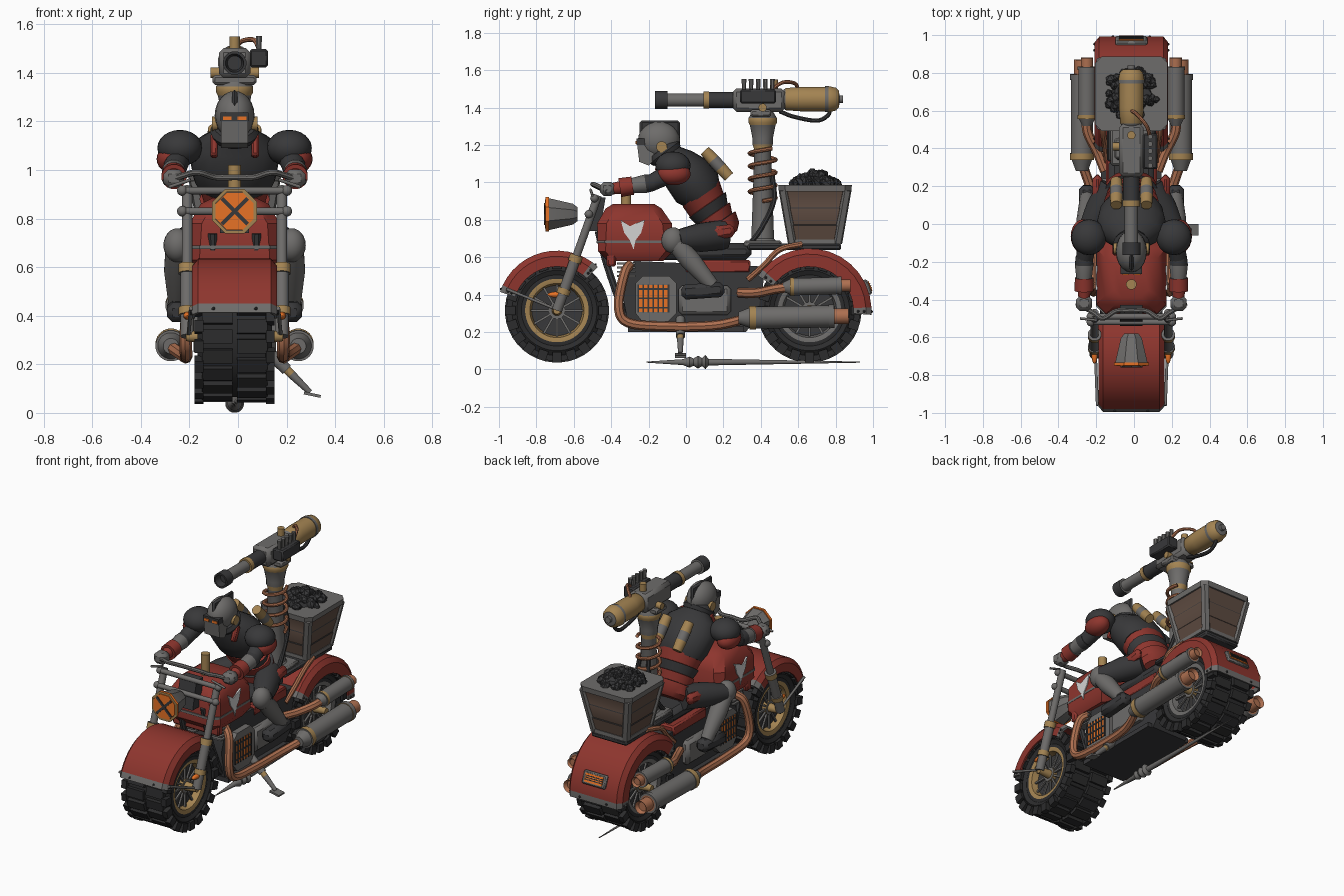
import bpy, bmesh, math, random
from mathutils import Vector, Matrix, Quaternion

random.seed(4)
cube = bpy.data.objects.get("Cube")
if cube:
    bpy.data.objects.remove(cube)

CENTRE = -.014
COLOURS = {"dark": (.04, .04, .042), "tyre": (.025, .025, .026), "grey": (.155, .15, .145), "red": (.27, .036, .027),
           "brass": (.37, .23, .085), "copper": (.42, .16, .08), "orange": (.85, .18, .02), "brown": (.11, .07, .052),
           "white": (.65, .65, .65)}
PAINT = {}
for label, rgb in COLOURS.items():
    paint = bpy.data.materials.new(label)
    paint.use_nodes = True
    paint.diffuse_color = (*rgb, 1)
    paint.node_tree.nodes["Principled BSDF"].inputs["Base Color"].default_value = (*rgb, 1)
    PAINT[label] = paint


def finish(name, bm, kinds, mirror, bevel=0):
    mesh = bpy.data.meshes.new(name)
    bmesh.ops.recalc_face_normals(bm, faces=bm.faces)
    for face in bm.faces:
        face.smooth = True
    bm.to_mesh(mesh)
    bm.free()
    for kind in kinds:
        mesh.materials.append(PAINT[kind])
    mesh.set_sharp_from_angle(angle=math.radians(35))
    obj = bpy.data.objects.new(name, mesh)
    bpy.context.collection.objects.link(obj)
    obj.location.x = CENTRE
    if bevel:
        edge = obj.modifiers.new("bevel", "BEVEL")
        edge.width, edge.segments = bevel, 1
    if mirror:
        obj.modifiers.new("mirror", "MIRROR")


def loft(name, paints, rings, mirror=False):
    """Skin a list of rings; paints are repeated span by span."""
    bm = bmesh.new()
    spans = paints.split()
    kinds = sorted(set(spans))
    loops = [[bm.verts.new(p) for p in ring] for ring in rings]
    slots = [kinds.index(spans[i % len(spans)]) for i in range(len(loops) - 1)]
    for a, b, slot in zip(loops, loops[1:], slots):
        for j in range(len(a)):
            bm.faces.new((a[j - 1], a[j], b[j], b[j - 1])).material_index = slot
    bm.faces.new(loops[0]).material_index = slots[0]
    bm.faces.new(loops[-1]).material_index = slots[-1]
    finish(name, bm, kinds, mirror)


def circle(at, quat, r, sides):
    turns = [math.tau * (i + .5) / sides for i in range(sides)]
    return [Vector(at) + quat @ Vector((r * math.cos(t), r * math.sin(t), 0)) for t in turns]


def turned(name, paints, a, b, profile, sides=16, mirror=False):
    """Lathe a profile of (fraction along a-b, radius)."""
    a, b = Vector(a), Vector(b)
    quat = (b - a).to_track_quat("Z", "Y")
    loft(name, paints, [circle(a.lerp(b, t), quat, r, sides) for t, r in profile], mirror)


def rod(name, paint, a, b, r, end=None, sides=12, mirror=False):
    turned(name, paint, a, b, [(0, r), (1, end or r)], sides, mirror)


def pipe(name, paint, points, r, mirror=False, steps=5, sides=8):
    pts = [Vector(p) for p in points]
    pts = [pts[0] * 2 - pts[1]] + pts + [pts[-1] * 2 - pts[-2]]
    path = []
    for p, q, s, t in zip(pts, pts[1:], pts[2:], pts[3:]):
        for k in range(steps):
            u = k / steps
            path.append(q + (s - p) * u / 2 + (p - q * 2.5 + s * 2 - t / 2) * u * u + ((q - s) * 3 + t - p) * u ** 3 / 2)
    path.append(pts[-2])
    quat, last, rings = Quaternion(), Vector((0, 0, 1)), []
    for i, at in enumerate(path):
        way = (path[min(i + 1, len(path) - 1)] - path[max(i - 1, 0)]).normalized()
        quat, last = last.rotation_difference(way) @ quat, way
        rings.append(circle(at, quat, r, sides))
    loft(name, paint, rings, mirror)


def place(at, size, tilt=0, axis="X"):
    return Matrix.Translation(at) @ Matrix.Rotation(math.radians(tilt), 4, axis) @ Matrix.Diagonal((*size, 1))


def shapes(name, paint, places, kind="cube", mirror=False, bevel=0):
    bm = bmesh.new()
    for m in places:
        if kind == "cube":
            bmesh.ops.create_cube(bm, size=1, matrix=m)
        elif kind == "lump":
            bmesh.ops.create_icosphere(bm, subdivisions=1, radius=1, matrix=m)
        else:
            bmesh.ops.create_uvsphere(bm, u_segments=20, v_segments=12, radius=1, matrix=m)
    finish(name, bm, [paint], mirror, bevel)


def box(name, paint, at, size, tilt=0, mirror=False, bevel=0, axis="X"):
    shapes(name, paint, [place(at, size, tilt, axis)], "cube", mirror, bevel)


def ball(name, paint, at, size, tilt=0, mirror=False):
    shapes(name, paint, [place(at, size, tilt)], "ball", mirror)


def prism(name, paint, outline, x_in, x_out, mirror=True):
    loft(name, paint, [[(x, y, z) for y, z in outline] for x in (x_in, x_out)], mirror)


def deck(y, z, hx, hy, cut):
    corners = [(hx, hy - cut), (hx - cut, hy), (cut - hx, hy), (-hx, hy - cut)]
    corners += [(-a, -b) for a, b in corners]
    return [(a, y + b, z) for a, b in corners]


def around(y, r, degrees, x, z=.315):
    t = math.radians(degrees)
    return Vector((x, y + r * math.cos(t), z + r * math.sin(t)))


# wheels: tyre, tread blocks, spokes and hub
for end, y in (("front", -.69), ("rear", .66)):
    half = [(.22, .03), (.2, .135), (.07, .145), (.05, .17), (.06, .19), (.02, .215), (.1, .25)]
    profile = half + [(1 - t, r) for t, r in reversed(half)]
    rim = "brass" if end == "front" else "grey"
    side = f"dark {rim} {rim} tyre tyre tyre"
    turned(end + "_tyre", side + " tyre " + " ".join(reversed(side.split())),
           (-.16, y, .315), (.16, y, .315), profile, 40)
    tread, spokes = [], []
    for i in range(20):
        for x, shift, size in ((-.072, 0, (.125, .058, .04)), (.072, 9, (.125, .058, .04)),
                               (-.147, 9, (.036, .05, .055)), (.147, 0, (.036, .05, .055))):
            tread.append(place(around(y, .25, i * 18 + shift, x), size, i * 18 + shift - 90))
    shapes(end + "_tread", "tyre", tread)
    for i in range(12):
        spokes.append(place(around(y, .08, i * 30, .11), (.012, .14, .012), i * 30))
    shapes(end + "_spokes", "grey", spokes, mirror=True)
    turned(end + "_hub", "brass grey brass grey brass", (-.2, y, .315), (.2, y, .315),
           [(0, .02), (.2, .028), (.2, .045), (.8, .045), (.8, .028), (1, .02)])

# fenders with riveted end bands
for end, y, hw, r, start, stop in (("front", -.69, .175, .32, 47, 162), ("rear", .66, .195, .332, -4, 146)):
    section = [(hw, .235), (hw, r - .03), (hw - .025, r)]
    section += [(-x, q) for x, q in reversed(section)]
    section += [(-x, q - .012) for x, q in ((hw - .012, .247), (hw - .012, r - .03), (hw - .03, r))]
    section += [(-x, q) for x, q in reversed([(-a, b) for a, b in [(-p, q) for p, q in section[-3:]]])]
    angles = [start, start + 7] + [start + 7 + (stop - start - 14) * i / 12 for i in range(1, 13)] + [stop]
    loft(end + "_fender", "grey " + "red " * 12 + "grey", [[around(y, q, t, x) for x, q in section] for t in angles])
    rivets = [place(around(y, q, t, x), (.008,) * 3) for t in (start + 3, stop - 3)
              for x, q in ((hw, .26), (hw, r - .04), (hw / 2, r), (-hw / 2, r), (-hw, r - .04), (-hw, .26))]
    shapes(end + "_fender_rivets", "dark", rivets, "lump")
box("tail_lamp_frame", "grey", around(.66, .332, 22, 0), (.17, .03, .085), 22, bevel=.008)
box("tail_lamp", "orange", around(.66, .348, 22, 0), (.13, .008, .055), 22)
shapes("tail_lamp_bars", "dark", [place(around(.66, .352, 22 + k, 0), (.13, .008, .006), 22) for k in (-2, 0, 2)])
rod("front_fender_stay", "grey", (.19, -.69, .32), (.18, -.96, .43), .008, mirror=True)

# fork, crossbars and handlebar
turned("fork_leg", "grey grey brass grey grey grey brass grey grey", (.195, -.69, .315), (.195, -.47, .93),
       [(0, .028), (.14, .028), (.14, .036), (.19, .036), (.19, .029), (.42, .029), (.42, .036), (.48, .036),
        (.48, .022), (1, .022)], mirror=True)
ball("fork_bolt", "orange", (.195, -.69, .4), (.016, .05, .016), mirror=True)
for name, y, z in (("upper_crossbar", -.49, .915), ("lower_crossbar", -.52, .83)):
    rod(name, "grey", (-.22, y, z), (.22, y, z), .016)
    ball(name + "_end", "grey", (.215, y, z), (.022, .022, .022), mirror=True)
prism("fork_yoke", "dark", [(-.54, .74), (-.46, .74), (-.43, .92), (-.5, .92)], -.06, .06, False)
pipe("handlebar", "grey", [(0, -.46, .97), (.08, -.46, .97), (.15, -.5, .99), (.2, -.47, .98), (.29, -.42, .95)],
     .013, mirror=True)
rod("brake_lever", "grey", (.18, -.51, .96), (.27, -.5, .93), .007, mirror=True)
rod("filler_cap", "brass", (0, -.32, .86), (0, -.32, 1.02), .028)
pipe("down_tube", "dark", [(.09, -.47, .74), (.09, -.42, .55), (.1, -.33, .3), (.1, -.27, .23)], .02, mirror=True)

# headlamp
turned("headlamp", "brass brass orange", (0, -.75, .83), (0, -.58, .83),
       [(.08, .085), (0, .085), (0, .1), (.1, .1)], 8)
turned("headlamp_shell", "grey", (0, -.74, .83), (0, -.58, .83), [(0, .094), (.85, .06), (1, .04)], 8)
turned("headlamp_glass", "orange", (0, -.753, .83), (0, -.74, .83), [(0, .084), (1, .084)], 8)
for name, tilt in (("left", 45), ("right", -45)):
    box("headlamp_cross_" + name, "dark", (0, -.755, .83), (.15, .008, .016), tilt, axis="Y")

# tank, seat and body panels
loft("tank", "red", [deck(-.27, .58, .15, .15, .03), deck(-.27, .63, .185, .2, .04), deck(-.275, .78, .185, .2, .05),
                     deck(-.28, .86, .14, .15, .05), deck(-.28, .885, .09, .11, .04)])
loft("tank_strap", "grey", [deck(-.275, z, .187, .203, .042) for z in (.675, .69)])
prism("side_mark", "white", [(-.35, .8), (-.3, .765), (-.27, .78), (-.22, .8), (-.24, .73), (-.27, .69), (-.28, .64),
                             (-.3, .69), (-.33, .73)], .18, .191)
box("seat", "dark", (0, .1, .63), (.24, .5, .09), bevel=.03)
box("seat_panel", "red", (0, .17, .55), (.27, .35, .07), bevel=.01)
box("front_panel", "red", (0, -.4, .6), (.34, .05, .1), bevel=.01)
box("rear_rack", "dark", (0, .58, .655), (.26, .5, .035), bevel=.01)

# engine block, grille and springs
prism("engine_block", "dark", [(-.3, .2), (.32, .2), (.4, .3), (.42, .55), (-.28, .58), (-.34, .4)], -.13, .13, False)
box("belly_plate", "dark", (0, 0, .215), (.32, .62, .03))
prism("engine_cover", "grey", [(-.27, .3), (-.23, .25), (-.1, .25), (-.05, .3), (-.05, .46), (-.09, .5), (-.23, .5),
                               (-.27, .46)], .1, .17)
box("grille", "orange", (.17, -.175, .38), (.008, .15, .145), mirror=True)
shapes("grille_bars", "dark", [place((.174, -.175 + k * .027, .38), (.008, .009, .15)) for k in range(-3, 4)]
       + [place((.174, -.175, .38 + k * .05), (.008, .16, .009)) for k in (-1, 0, 1)], mirror=True)
box("gearbox", "grey", (.13, .1, .37), (.08, .28, .16), mirror=True, bevel=.02)
shapes("cylinder_fins", "grey", [place((.1, -.32, .5 + k * .022), (.1, .1, .01)) for k in range(5)], mirror=True)

# exhausts
pipe("header_pipe", "copper", [(.13, -.3, .56), (.18, -.33, .51), (.2, -.36, .34), (.2, -.31, .25), (.2, -.1, .23),
                               (.21, .15, .235), (.26, .32, .27)], .026, mirror=True)
pipe("upper_pipe", "copper", [(.14, .28, .41), (.18, .38, .41), (.23, .48, .43), (.24, .56, .44)], .026, mirror=True)
pipe("rack_pipe", "copper", [(.13, .33, .48), (.14, .42, .56), (.15, .5, .64), (.13, .62, .67)], .016, mirror=True)
for name, x, z, front, back, r in (("lower", .262, .275, .28, .87, .064), ("upper", .235, .44, .52, .88, .05)):
    turned(name + "_muffler", "grey grey brass grey grey grey brass grey grey copper copper copper",
           (x, front, z), (x, back, z + .01),
           [(0, r * .5), (.1, r * .85), (.1, r), (.16, r), (.16, r * .93), (.3, r * .93), (.82, r * .93), (.82, r),
            (.87, r), (.87, r * .8), (.87, r * .65), (1, r * .65), (.96, r * .45)], 20, True)

# kickstand and hanging lance
turned("kickstand", "grey grey brass grey", (.12, -.03, .27), (.31, -.03, .085),
       [(0, .025), (.5, .025), (.5, .018), (.6, .018), (1, .012)])
box("kickstand_foot", "grey", (.32, -.03, .075), (.07, .06, .012), 12, axis="Y")
turned("lance", "grey", (0, -.21, .039), (0, .93, .039),
       [(0, .003), (.17, .016), (.2, .03), (.22, .02), (.24, .035), (.26, .022), (.275, .039), (.29, .018), (1, .003)])

# rider body
def torso(name, paints, stations):
    rings = []
    for y, z, rx, ry in stations:
        turns = [math.tau * i / 20 for i in range(20)]
        rings.append([(rx * math.cos(t), y + .82 * ry * math.sin(t), z + .57 * ry * math.sin(t)) for t in turns])
    loft(name, paints, rings)

torso("waist", "red red dark", [(.2, .69, .11, .09), (.19, .72, .14, .115), (.17, .78, .14, .115), (.165, .78, .125, .1),
      (.145, .83, .135, .11), (.14, .83, .125, .1), (.115, .88, .145, .12), (.11, .88, .13, .11), (.08, .94, .15, .12)])
torso("chest", "dark", [(.09, .93, .15, .11), (.06, .97, .17, .135), (0, 1.05, .185, .13), (-.05, 1.11, .16, .1),
                        (-.09, 1.15, .09, .07), (-.12, 1.17, .06, .05)])
box("collar_plate", "red", (.085, -.13, 1.1), (.03, .04, .1), -25, True, .008)
turned("back_canister", "brass grey brass", (.08, .1, 1.17), (.08, .23, 1.03),
       [(0, .03), (.35, .034), (.65, .034), (1, .03)], mirror=True)
ball("shoulder_guard", "dark", (.225, -.07, 1.09), (.093, .095, .075), mirror=True)
ball("shoulder_band", "red", (.255, -.065, 1.045), (.066, .09, .06), mirror=True)
rod("upper_arm", "dark", (.23, -.06, 1.06), (.25, -.2, .99), .055, .045, mirror=True)
turned("forearm", "dark grey grey red red red grey", (.25, -.17, 1), (.25, -.4, .965),
       [(0, .045), (.2, .05), (.5, .042), (.5, .05), (.8, .052), (.8, .035), (1, .03)], mirror=True)
box("fist", "grey", (.25, -.42, .965), (.085, .08, .075), mirror=True, bevel=.02)
turned("thigh", "dark", (.1, .2, .72), (.235, -.05, .69), [(0, .08), (.5, .078), (1, .055)], mirror=True)
box("thigh_guard", "red", (.18, .16, .73), (.05, .2, .07), 8, True, .02)
ball("knee", "grey", (.235, -.07, .69), (.058, .062, .07), mirror=True)
turned("shin", "grey", (.235, -.06, .68), (.235, .14, .45), [(0, .05), (.4, .056), (1, .038)], mirror=True)
box("boot", "dark", (.235, .09, .42), (.085, .23, .08), 4, True, .022)

# rider helmet
ball("helmet", "grey", (0, -.145, 1.225), (.082, .112, .1))
turned("helmet_collar", "dark", (0, -.1, 1.14), (0, -.13, 1.18), [(0, .09), (.5, .1), (1, .085)], 20)
box("helmet_crest", "dark", (0, -.14, 1.235), (.022, .215, .19), bevel=.08)
prism("mask", "grey", [(-.2, 1.23), (-.262, 1.21), (-.25, 1.11), (-.2, 1.09), (-.15, 1.14)], -.055, .055, False)
box("visor", "dark", (0, -.24, 1.218), (.115, .05, .035))
box("eye", "orange", (.03, -.265, 1.213), (.036, .009, .016), mirror=True)
rod("ear_disc", "brass", (.07, -.13, 1.19), (.094, -.13, 1.19), .03, mirror=True)

# gun post with coil and braces
turned("gun_post", "grey grey grey brass grey grey brass brass grey", (0, .41, .64), (0, .41, 1.38),
       [(0, .09), (.04, .09), (.08, .062), (.72, .045), (.76, .055), (.8, .055), (.9, .07), (.92, .078), (.95, .078),
        (1, .055)])
coil = [(.07 * math.cos(i * .785), .41 + .07 * math.sin(i * .785), .9 + i * .0085) for i in range(34)]
pipe("post_coil", "copper", coil, .011, steps=2)
pipe("post_hose", "dark", [(.07, .33, .66), (.06, .4, .75), (.05, .47, .9), (.03, .46, 1.05)], .014, mirror=True)
box("post_foot", "grey", (0, .41, .67), (.22, .2, .04), bevel=.01)

# gun
turned("gun_barrel", "dark dark dark grey grey brass brass dark dark", (0, -.165, 1.44), (0, .28, 1.44),
       [(.1, .03), (0, .038), (0, .049), (.15, .049), (.15, .036), (.58, .036), (.58, .047), (.65, .047), (.65, .044),
        (1, .044)])
box("gun_body", "grey", (0, .39, 1.44), (.13, .28, .125), bevel=.02)
box("gun_cradle", "grey", (0, .4, 1.37), (.18, .11, .04), bevel=.01)
rod("cradle_pin", "brass", (-.1, .41, 1.4), (.1, .41, 1.4), .022)
turned("gun_tank", "grey brass brass brass grey grey brass brass grey grey", (0, .52, 1.445), (0, .84, 1.445),
       [(0, .05), (.04, .06), (.3, .066), (.5, .066), (.7, .066), (.7, .07), (.76, .07), (.88, .062), (.93, .045),
        (.94, .02), (1, .02)], 20)
rod("gun_sight", "brass", (0, .47, 1.48), (0, .47, 1.55), .022)
box("feed_box", "dark", (.1, .385, 1.46), (.075, .19, .075), bevel=.008)
for i in range(5):
    rod("feed_valve", "grey", (.1, .31 + i * .038, 1.49), (.1, .31 + i * .038, 1.552), .011, .014, 8)
pipe("gun_hose", "dark", [(0, .5, 1.38), (0, .58, 1.35), (0, .7, 1.33), (0, .76, 1.36), (0, .77, 1.4)], .012)
pipe("feed_hose", "copper", [(.1, .46, 1.5), (.08, .52, 1.535), (.03, .58, 1.53), (0, .6, 1.5)], .01)

# coal bin
steps = [(.68, .13), (.77, .147), (.775, .144), (.86, .162), (.865, .16), (.95, .178), (.95, .188), (.985, .192)]
loft("coal_bin", "brown dark brown dark brown grey grey", [deck(.69, z, h, h + .005, .035) for z, h in steps])
for name, s in (("front", -1), ("rear", 1)):
    rod("bin_strap_" + name, "grey", (.112, .69 + s * .118, .675), (.162, .69 + s * .168, .96), .028, sides=6, mirror=True)
loft("bin_base", "grey", [deck(.69, z, .137, .142, .035) for z in (.67, .695)])
coals = []
for i in range(60):
    reach, turn = .13 * math.sqrt(random.random()), random.uniform(0, math.tau)
    spot = (reach * math.cos(turn), .69 + reach * math.sin(turn), 1.06 - reach * .55)
    coals.append(place(spot, [random.uniform(.02, .034) for _ in "xyz"], random.uniform(0, 90)))
coals.append(place((0, .69, .99), (.12, .12, .06)))
shapes("coals", "dark", coals, "lump")
